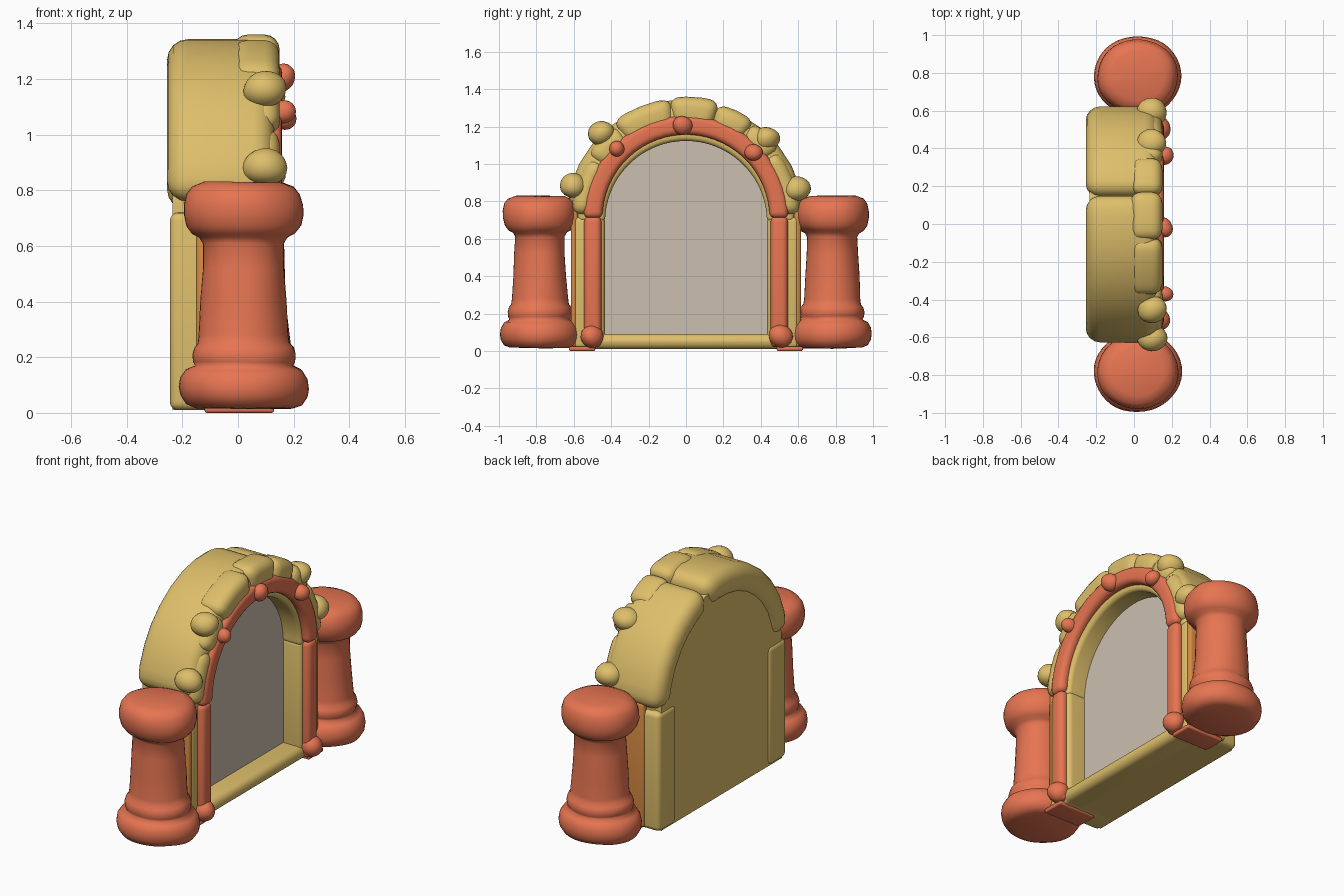
import bpy, bmesh, math
from mathutils import Vector, noise

cube = bpy.data.objects.get("Cube")
if cube:
    bpy.data.objects.remove(cube)


def material(name, rgb):
    m = bpy.data.materials.new(name)
    m.use_nodes = True
    m.diffuse_color = (*rgb, 1)
    m.node_tree.nodes["Principled BSDF"].inputs["Base Color"].default_value = (*rgb, 1)
    return m


CLAY = material("clay orange", (0.81, 0.18, 0.085))
SAND = material("sandstone", (0.73, 0.52, 0.145))
STAIN = material("rust stain", (0.68, 0.26, 0.055))
GREY = material("warm grey", (0.60, 0.52, 0.43))
SPRING = 0.7   # height where the arch begins


def finish(name, bm, mat, bevel=0, smooth=True):
    bmesh.ops.recalc_face_normals(bm, faces=bm.faces)
    mesh = bpy.data.meshes.new(name)
    bm.to_mesh(mesh)
    bm.free()
    mesh.materials.append(mat)
    for p in mesh.polygons:
        p.use_smooth = smooth
    ob = bpy.data.objects.new(name, mesh)
    bpy.context.collection.objects.link(ob)
    if bevel:
        mod = ob.modifiers.new("soft edges", "BEVEL")
        mod.width, mod.segments = bevel, 4
        mod.limit_method, mod.angle_limit = "ANGLE", math.radians(40)
    return ob


def wobble(bm, amount, seed):
    for v in bm.verts:
        v.co += noise.noise_vector(v.co * 6 + Vector((seed, seed, seed))) * amount


def box(name, mat, x, y, z, bevel):
    bm = bmesh.new()
    bmesh.ops.create_cube(bm, size=1)
    for v in bm.verts:
        v.co = [r[0] if c < 0 else r[1] for c, r in zip(v.co, (x, y, z))]
    return finish(name, bm, mat, bevel)


def arc_block(name, mat, x, r, a0, a1, bevel, step=0.125, spring=SPRING):
    """Curved stone spanning angles a0 to a1 (degrees from +y) around the arch."""
    a0, a1 = math.radians(a0), math.radians(a1)
    n = max(2, int((a1 - a0) / step))
    bm = bmesh.new()
    rings = []
    for i in range(n + 1):
        a = a0 + (a1 - a0) * i / n
        rings.append([bm.verts.new((px, pr * math.cos(a), spring + pr * math.sin(a)))
                      for px, pr in ((x[0], r[0]), (x[1], r[0]), (x[1], r[1]), (x[0], r[1]))])
    for p, q in zip(rings, rings[1:]):
        for k in range(4):
            bm.faces.new((p[k], p[(k + 1) % 4], q[(k + 1) % 4], q[k]))
    bm.faces.new(rings[0])
    bm.faces.new(rings[-1])
    return finish(name, bm, mat, bevel)


def arched_slab(name, mat, x0, x1, r, bottom, spring=SPRING):
    outline = [(-r, bottom), (r, bottom)]
    outline += [(r * math.cos(math.pi * i / 32), spring + r * math.sin(math.pi * i / 32))
                for i in range(33)]
    bm = bmesh.new()
    face = bm.faces.new([bm.verts.new((x0, y, z)) for y, z in outline])
    ext = bmesh.ops.extrude_face_region(bm, geom=[face])["geom"]
    bmesh.ops.translate(bm, vec=(x1 - x0, 0, 0),
                        verts=[g for g in ext if isinstance(g, bmesh.types.BMVert)])
    return finish(name, bm, mat, smooth=False)


def pebble(name, mat, centre, size, seed):
    bm = bmesh.new()
    bmesh.ops.create_icosphere(bm, subdivisions=3, radius=1)
    for v in bm.verts:
        v.co = Vector(centre) + Vector(c * s for c, s in zip(v.co, size))
    wobble(bm, 0.012, seed)
    return finish(name, bm, mat)


# Profile of a pillar: (radius, height)
PILLAR = [(0, .015), (.16, .017), (.192, .03), (.21, .06), (.215, .09), (.21, .125), (.192, .155),
          (.163, .17), (.17, .185), (.173, .21), (.166, .235), (.154, .25), (.15, .28),
          (.142, .4), (.136, .52), (.133, .61), (.145, .632), (.17, .645), (.19, .672),
          (.199, .71), (.199, .745), (.19, .785), (.17, .812), (.13, .828), (0, .832)]


def pillar(name, y):
    bm = bmesh.new()
    verts = [bm.verts.new((r, 0, z)) for r, z in PILLAR]
    edges = [bm.edges.new(e) for e in zip(verts, verts[1:])]
    bmesh.ops.spin(bm, geom=verts + edges, cent=(0, 0, 0), axis=(0, 0, 1),
                   angle=math.tau, steps=40)
    bmesh.ops.remove_doubles(bm, verts=bm.verts, dist=0.0005)
    for v in bm.verts:
        v.co = (v.co.x * 1.08 + 0.02, v.co.y + y, v.co.z)
    wobble(bm, 0.007, y)
    return finish(name, bm, CLAY)


# Wall, recessed panel, lining and sill
arched_slab("back_wall", SAND, -0.235, -0.01, 0.57, 0.01)
arched_slab("door_panel", GREY, -0.011, -0.003, 0.45, 0.05, 0.69)
arc_block("arch_lining", SAND, (-0.2, 0.112), (0.433, 0.58), 0, 180, 0.025, 0.09, 0.69)
box("sill", SAND, (-0.235, 0.12), (-0.5, 0.5), (0.01, 0.092), 0.04)

# Parts on both sides
for side, s in (("left", 1), ("right", -1)):
    def span(a, b):
        return sorted((s * a, s * b))
    pillar(side + "_pillar", s * 0.782)
    box(side + "_jamb", SAND, (-0.245, 0.112), span(0.433, 0.605), (0.01, 0.72), 0.03)
    box(side + "_jamb_stain", STAIN, (-0.15, 0.107), span(0.578, 0.616), (0.02, 0.76), 0.016)
    box(side + "_foot_slab", CLAY, (-0.12, 0.13), span(0.485, 0.625), (0.0, 0.025), 0.01)
    box(side + "_trim_post", CLAY, (0.085, 0.152), span(0.452, 0.545), (0.02, 0.72), 0.03)
    pebble(side + "_trim_foot", CLAY, (0.13, s * 0.505, 0.08), (0.06, 0.062, 0.062), s)

# Arched trim and its studs
arc_block("trim_arch", CLAY, (0.085, 0.158), (0.447, 0.548), 0, 180, 0.032, 0.1, 0.71)
for i, (y, z, r) in enumerate([(-.02, 1.205, .052), (-.37, 1.08, .04), (.36, 1.06, .045)]):
    pebble(f"trim_stud_{i + 1}", CLAY, (0.16, y, z), (0.045, r, r), i)

# Large rear arch stones
arc_block("rear_arch_stone_left", SAND, (-0.255, 0.13), (0.47, 0.635), 3, 75, 0.075, 0.18)
arc_block("rear_arch_stone_right", SAND, (-0.255, 0.13), (0.47, 0.645), 75, 174, 0.075, 0.18)

# Front arch stones: start angle, end angle, outer radius
FRONT = [(3, 38, .615), (37, 56, .635), (55, 75, .645), (74, 98, .66), (97, 127, .655),
         (126, 147, .635), (146, 177, .615)]
for i, (a0, a1, r) in enumerate(FRONT):
    arc_block(f"front_arch_stone_{i + 1}", SAND, (-0.02, 0.15), (0.5, r), a0, a1, 0.055)

# Round stones sitting on the arch
for i, (y, z) in enumerate([(-.605, .88), (-.455, 1.165), (.43, 1.13), (.59, .865)]):
    pebble(f"round_stone_{i + 1}", SAND, (0.095, y, z), (0.08, 0.072, 0.066), i + 5)
